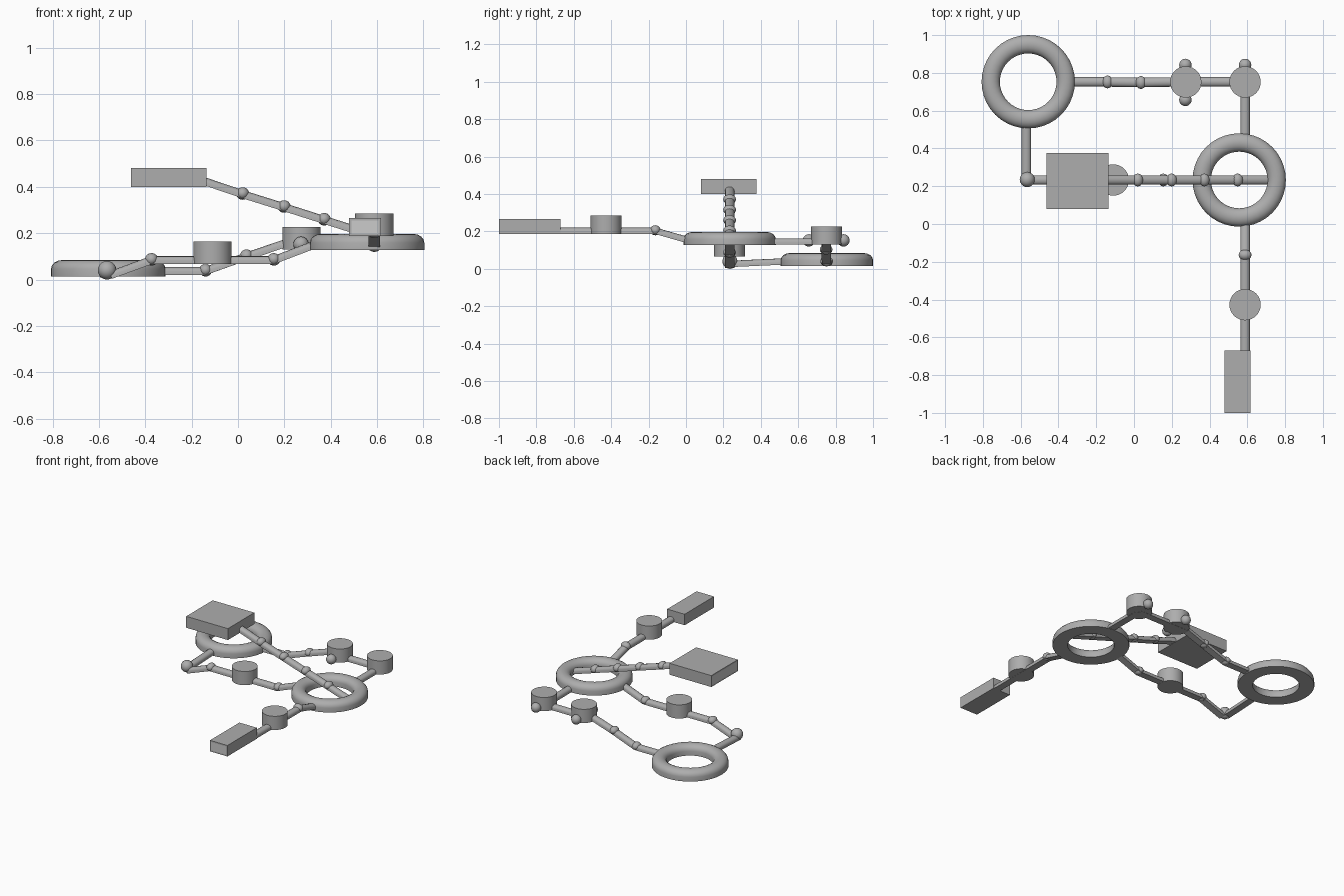
import bpy, bmesh, math
from mathutils import Vector, Matrix

if "Cube" in bpy.data.objects:
    bpy.data.objects.remove(bpy.data.objects["Cube"])


def grey(name, v):
    m = bpy.data.materials.new(name)
    m.diffuse_color = (v, v, v, 1)
    m.use_nodes = True
    m.node_tree.nodes["Principled BSDF"].inputs["Base Color"].default_value = m.diffuse_color
    return m


DARK, LIGHT = grey("dark_grey", 0.42), grey("light_grey", 0.65)


def make(name, bm, angle=35):
    bmesh.ops.recalc_face_normals(bm, faces=bm.faces)
    me = bpy.data.meshes.new(name)
    me.materials.append(DARK)
    me.materials.append(LIGHT)
    bm.to_mesh(me)
    bm.free()
    ob = bpy.data.objects.new(name, me)
    bpy.context.collection.objects.link(ob)
    bpy.ops.object.select_all(action='DESELECT')
    bpy.context.view_layer.objects.active = ob
    ob.select_set(True)
    bpy.ops.object.shade_smooth_by_angle(angle=math.radians(angle))
    return ob


def ring(name, x, y, z, r_in=0.15, r_out=0.247, h=0.07, n=40):
    # D-shaped section: flat base, rounded top
    mid, w = (r_in + r_out) / 2, (r_out - r_in) / 2
    prof = [(r_in, 0), (r_out, 0)]
    for i in range(9):
        a = math.pi * i / 8
        prof.append((mid + w * math.cos(a), h * 0.45 + h * 0.55 * math.sin(a)))
    bm = bmesh.new()
    loops = []
    for k in range(n):
        t = 2 * math.pi * k / n
        loops.append([bm.verts.new((x + r * math.cos(t), y + r * math.sin(t), z + s))
                      for r, s in prof])
    m = len(prof)
    for k in range(n):
        a, b = loops[k], loops[(k + 1) % n]
        for i in range(m):
            j = (i + 1) % m
            bm.faces.new((a[i], a[j], b[j], b[i]))
    return make(name, bm)


def rail(name, p, q, w=0.025, h=0.034):
    # straight flat-bottomed rail between two points
    p, q = Vector(p), Vector(q)
    d = (q - p).normalized()
    side = d.cross(Vector((0, 0, 1))).normalized()
    up = side.cross(d)
    prof = [(-w, -h / 2), (w, -h / 2)]
    for i in range(7):
        a = math.pi * i / 6
        prof.append((w * math.cos(a), -h * 0.05 + h * 0.55 * math.sin(a)))
    bm = bmesh.new()
    ends = [[bm.verts.new(c + side * u + up * v) for u, v in prof] for c in (p, q)]
    m = len(prof)
    for i in range(m):
        j = (i + 1) % m
        bm.faces.new((ends[0][i], ends[0][j], ends[1][j], ends[1][i]))
    for e in ends:
        bm.faces.new(e)
    return make(name, bm)


def ball(name, c, r):
    bm = bmesh.new()
    bmesh.ops.create_uvsphere(bm, u_segments=20, v_segments=12, radius=1,
                              matrix=Matrix.Translation(c) @ Matrix.Diagonal((*r, 1)))
    return make(name, bm)


def drum(name, x, y, z, r=0.083, h=0.097):
    bm = bmesh.new()
    bmesh.ops.create_cone(bm, cap_ends=True, segments=32, radius1=r, radius2=r, depth=h,
                          matrix=Matrix.Translation((x, y, z + h / 2)))
    return make(name, bm)


def box(name, lo, hi, outward):
    # box with a lighter panel on its outward end
    lo, hi, d = Vector(lo), Vector(hi), Vector(outward)
    bm = bmesh.new()
    bmesh.ops.create_cube(bm, size=1, matrix=Matrix.Translation((lo + hi) / 2)
                          @ Matrix.Diagonal((*(hi - lo), 1)))
    bm.normal_update()
    end = [f for f in bm.faces if f.normal.dot(d) > 0.9]
    bmesh.ops.inset_region(bm, faces=end, thickness=0.014)
    end[0].material_index = 1
    return make(name, bm, 20)


ALONG_X, ALONG_Y = (0.028, 0.034, 0.027), (0.034, 0.028, 0.027)


def path(name, pts, joints, size=ALONG_X):
    for i in range(len(pts) - 1):
        rail(f"{name}_rail_{i + 1}", pts[i], pts[i + 1])
    for i in joints:
        c = Vector(pts[i]) + Vector((0, 0, 0.003))
        ball(f"{name}_joint_{i}", c, size)


# rings
ring("lower_ring", -0.56, 0.753, 0.014)
ring("upper_ring", 0.557, 0.233, 0.127)

# back path
path("back_path", [(-0.33, 0.752, 0.037), (-0.14, 0.752, 0.037), (0.037, 0.749, 0.1),
                   (0.21, 0.752, 0.158)], [1, 2])
rail("back_drum_rail", (0.2, 0.752, 0.146), (0.588, 0.752, 0.146))
rail("back_ring_rail", (0.588, 0.752, 0.146), (0.588, 0.43, 0.146))
drum("back_drum", 0.274, 0.752, 0.13)
drum("corner_drum", 0.588, 0.752, 0.13)
for i, (x, y) in enumerate([(0.272, 0.842), (0.272, 0.657), (0.588, 0.842)]):
    ball(f"side_knob_{i + 1}", (x, y, 0.152), (0.033,) * 3)

# middle path from the lower ring to the upper ring
rail("corner_rail", (-0.57, 0.54, 0.04), (-0.57, 0.235, 0.026))
ball("corner_ball", (-0.565, 0.235, 0.04), (0.04,) * 3)
path("middle_path", [(-0.55, 0.233, 0.019), (-0.373, 0.233, 0.084), (0.155, 0.233, 0.084),
                     (0.345, 0.233, 0.156)], [1, 2])
drum("middle_drum", -0.11, 0.233, 0.066)

# front path and box
path("front_path", [(0.588, 0.04, 0.145), (0.588, -0.164, 0.203), (0.588, -0.67, 0.203)],
     [1], ALONG_Y)
drum("front_drum", 0.588, -0.427, 0.187)
box("front_box", (0.48, -1.0, 0.187), (0.617, -0.67, 0.265), (0, -1, 0))

# high bridge and box
path("bridge", [(-0.145, 0.233, 0.424), (0.02, 0.233, 0.368), (0.199, 0.233, 0.312),
                (0.372, 0.233, 0.257), (0.549, 0.233, 0.201), (0.71, 0.233, 0.15)],
     [1, 2, 3, 4])
box("bridge_box", (-0.462, 0.079, 0.4), (-0.135, 0.376, 0.481), (-1, 0, 0))
